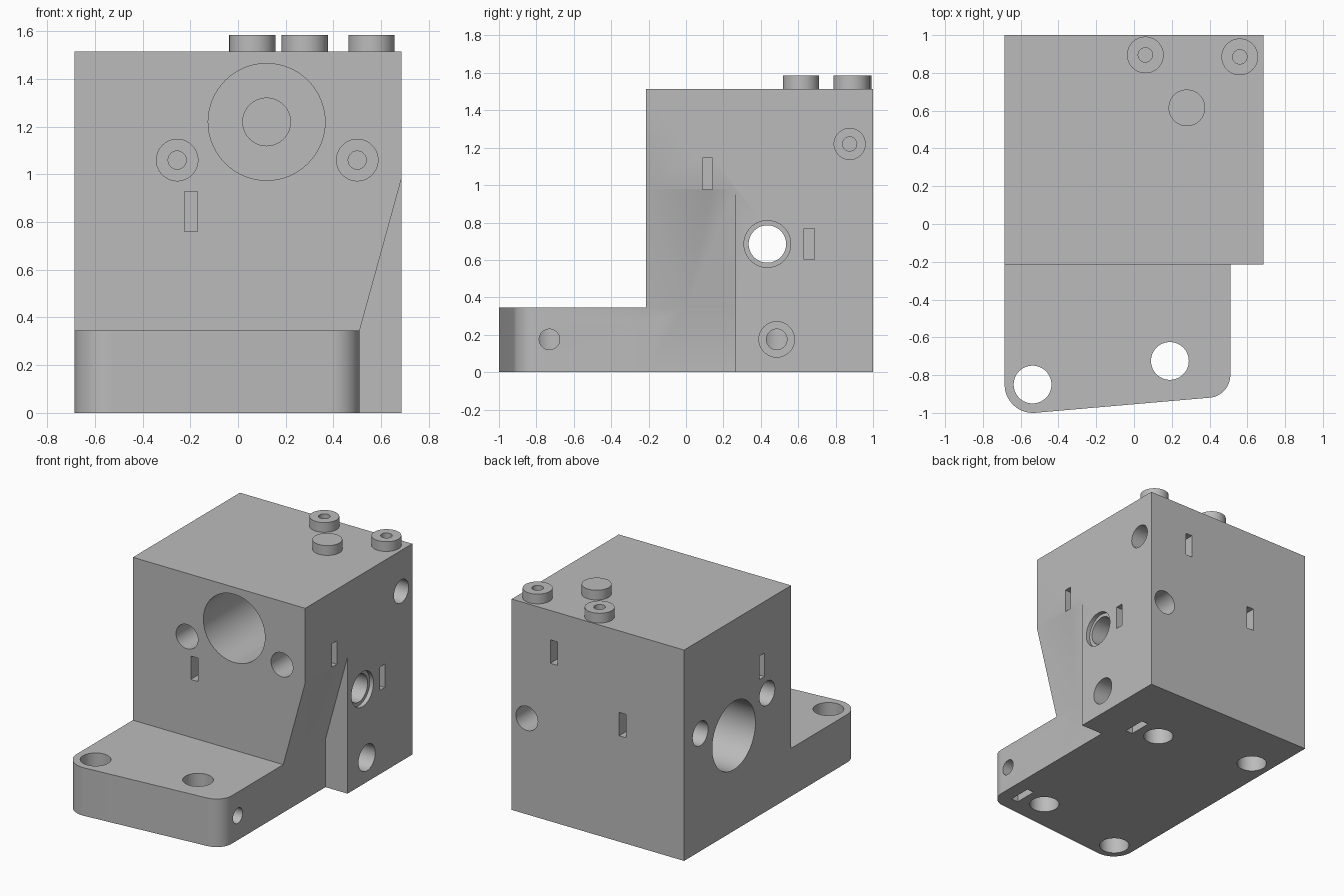
import bpy, bmesh
from math import cos, sin, radians
from mathutils import Vector, Matrix

if "Cube" in bpy.data.objects:
    bpy.data.objects.remove(bpy.data.objects["Cube"], do_unlink=True)

metal = bpy.data.materials.new("plain grey metal")
GREY = (0.5, 0.5, 0.5, 1)
metal.diffuse_color = GREY
metal.use_nodes = True
metal.node_tree.nodes["Principled BSDF"].inputs["Base Color"].default_value = GREY


def add_object(name, bm):
    bmesh.ops.recalc_face_normals(bm, faces=bm.faces)
    mesh = bpy.data.meshes.new(name)
    bm.to_mesh(mesh)
    bm.free()
    mesh.materials.append(metal)
    obj = bpy.data.objects.new(name, mesh)
    bpy.context.collection.objects.link(obj)
    return obj


def prism(name, points, offset):
    bm = bmesh.new()
    face = bm.faces.new([bm.verts.new(p) for p in points])
    out = bmesh.ops.extrude_face_region(bm, geom=[face])
    verts = [v for v in out["geom"] if isinstance(v, bmesh.types.BMVert)]
    bmesh.ops.translate(bm, vec=offset, verts=verts)
    return add_object(name, bm)


def box(name, low, high):
    low, high = Vector(low), Vector(high)
    bm = bmesh.new()
    bmesh.ops.create_cube(bm, size=1, matrix=Matrix.Translation((low + high) / 2)
                          @ Matrix.Diagonal((*(high - low), 1)))
    return add_object(name, bm)


def cylinder(name, start, end, radius):
    start, end = Vector(start), Vector(end)
    axis = end - start
    turn = axis.to_track_quat('Z', 'Y').to_matrix().to_4x4()
    bm = bmesh.new()
    bmesh.ops.create_cone(bm, cap_ends=True, segments=64, radius1=radius, radius2=radius,
                          depth=axis.length, matrix=Matrix.Translation((start + end) / 2) @ turn)
    return add_object(name, bm)


def combine(target, tool, operation):
    mod = target.modifiers.new("combine", 'BOOLEAN')
    mod.operation, mod.solver, mod.object = operation, 'EXACT', tool
    bpy.ops.object.select_all(action='DESELECT')
    bpy.context.view_layer.objects.active = target
    target.select_set(True)
    bpy.ops.object.modifier_apply(modifier=mod.name)
    bpy.data.objects.remove(tool, do_unlink=True)


def bore(inward, mouth, steps):
    # stepped hole: each step is (radius, depth from the mouth)
    inward, mouth = Vector(inward), Vector(mouth)
    for radius, depth in steps:
        combine(body, cylinder("bore_cutter", mouth - inward * 0.02,
                               mouth + inward * depth, radius), 'DIFFERENCE')


def slot(center, size):
    center, half = Vector(center), Vector(size) / 2
    combine(body, box("slot_cutter", center - half, center + half), 'DIFFERENCE')


# Main block with a sloped cut on its front corner
W, TOP, FRONT, FOOT = 0.685, 1.515, -0.215, 0.345
body = box("machined_block", (-W, FRONT, 0), (W, 1, TOP))
cut = [(0.51, -0.3, -0.1), (0.8, -0.3, -0.1), (0.8, -0.3, 1.397),
       (W, -0.3, 0.98), (0.51, -0.3, FOOT)]
combine(body, prism("slope_cutter", cut, (0, 0.565, 0)), 'DIFFERENCE')

# Foot plate with rounded corners and a slanted front
plan = [(-W, 0, 0)]
for cx, cy, r, a0, a1 in ((-0.535, -0.85, 0.15, 180, 275), (0.39, -0.8, 0.12, 275, 360)):
    for i in range(17):
        a = radians(a0 + (a1 - a0) * i / 16)
        plan.append((cx + r * cos(a), cy + r * sin(a), 0))
plan.append((0.51, 0, 0))
combine(body, prism("foot", plan, (0, 0, FOOT)), 'UNION')

# Round bosses on top
for x, y in ((0.06, 0.895), (0.56, 0.885), (0.28, 0.615)):
    combine(body, cylinder("boss", (x, y, TOP - 0.05), (x, y, 1.585), 0.097), 'UNION')
for x, y in ((0.06, 0.895), (0.56, 0.885)):
    bore((0, 0, -1), (x, y, 1.585), [(0.038, 0.2)])

# Large bores: front, and one passing right through sideways
small = [(0.087, 0.3), (0.038, 0.45)]
bore((0, 1, 0), (0.12, FRONT, 1.22), [(0.245, 0.75), (0.1, 0.95)])
bore((1, 0, 0), (-W, 0.435, 0.685), [(0.245, 0.75), (0.1, 1.4)])
bore((-1, 0, 0), (W, 0.435, 0.685), [(0.125, 0.03)])

# Small counterbored holes on the sides
for x in (-0.255, 0.5):
    bore((0, 1, 0), (x, FRONT, 1.06), small)
for y in (0.057, 0.815):
    bore((1, 0, 0), (-W, y, 0.845), small)
bore((0, -1, 0), (0.565, 1, 0.69), [(0.087, 0.25)])
bore((-1, 0, 0), (W, 0.875, 1.22), [(0.083, 0.25), (0.038, 0.4)])
bore((-1, 0, 0), (W, 0.485, 0.175), [(0.095, 0.22), (0.055, 0.49)])
bore((-1, 0, 0), (0.51, -0.73, 0.175), [(0.055, 0.3)])

# Mounting holes underneath; the front pair pass through the foot
for x, y in ((-0.537, -0.85), (0.19, -0.725), (0.19, 0.485), (-0.537, 0.61)):
    bore((0, 0, 1), (x, y, 0), [(0.1, 0.38)])

# Shallow slots on every side
for x, y, z in ((-0.197, FRONT, 0.845), (-0.197, 1, 0.845), (0.35, 1, 1.22)):
    slot((x, y, z), (0.056, 0.16, 0.168))
for x, y, z in ((W, 0.115, 1.06), (W, 0.66, 0.685), (-W, 0.115, 1.06)):
    slot((x, y, z), (0.16, 0.056, 0.168))
for y in (0.485, -0.73):
    slot((0.38, y, 0), (0.056, 0.168, 0.16))

# Smooth bores, crisp edges
bpy.ops.object.select_all(action='DESELECT')
body.select_set(True)
bpy.context.view_layer.objects.active = body
bpy.ops.object.shade_smooth_by_angle(angle=radians(30))
